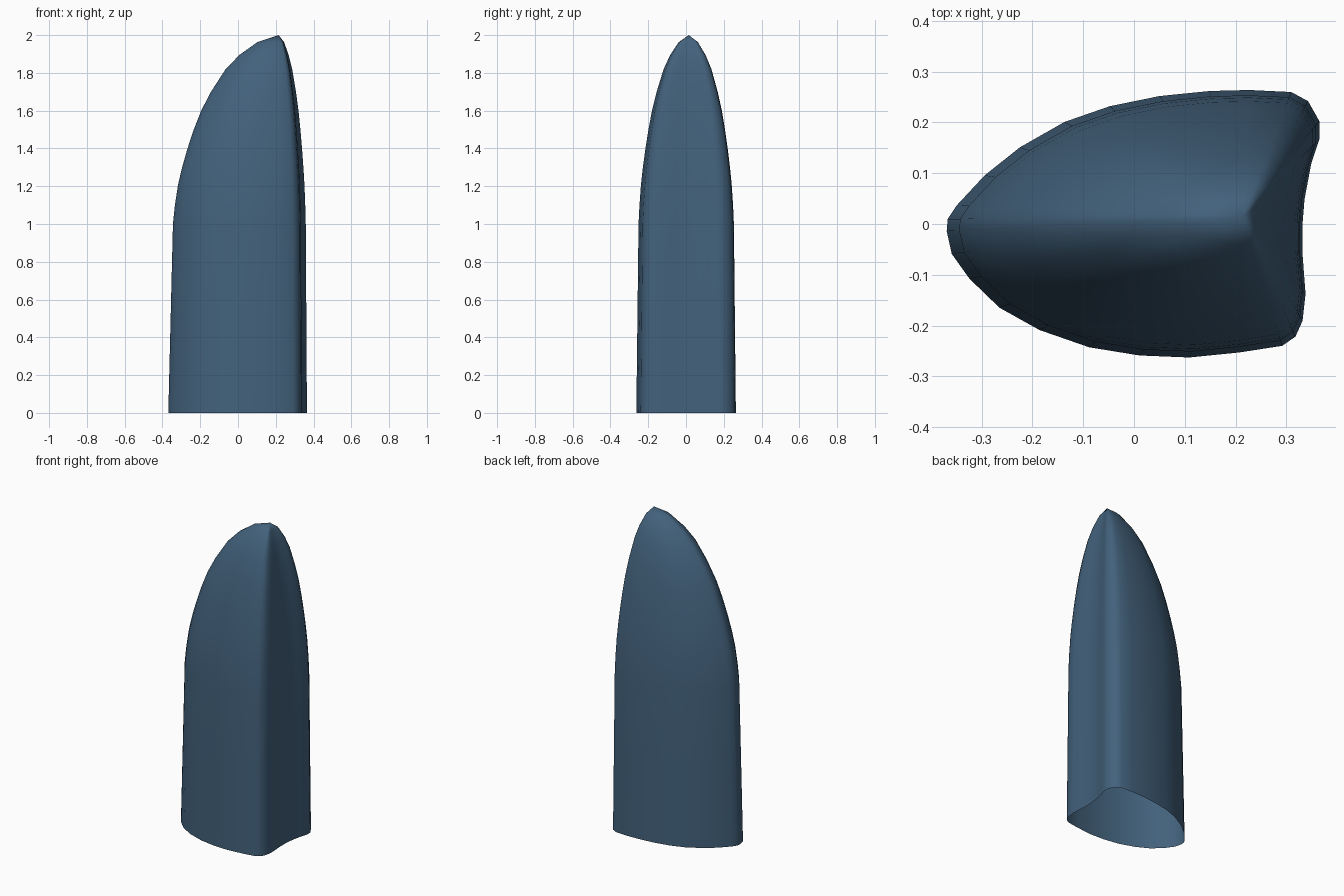
import bpy, bmesh

# Base outline (plan view), clockwise from the narrow end
outline = [(-.369, -.014), (-.367, .01), (-.349, .037), (-.294, .096), (-.225, .151),
           (-.137, .201), (-.048, .232), (.05, .252), (.149, .262), (.227, .264),
           (.31, .260), (.343, .242), (.365, .203), (.365, .167), (.349, .118),
           (.336, .049), (.332, 0), (.332, -.059), (.338, -.138), (.332, -.191),
           (.318, -.222), (.292, -.240), (.208, -.253), (.109, -.263), (.011, -.259),
           (-.088, -.243), (-.186, -.209), (-.265, -.165), (-.324, -.108), (-.359, -.059)]

# Height and scale of each ring, shrinking towards the off-centre tip
rings = [(0, 1), (.5, .979), (1.0, .958), (1.1, .94), (1.21, .911), (1.3, .875),
         (1.396, .828), (1.5, .769), (1.6, .702), (1.7, .613), (1.82, .48),
         (1.895, .355), (1.963, .192)]
TIP = (.215, .015)

bm = bmesh.new()
loops = []
for z, s in rings:
    loops.append([bm.verts.new((TIP[0] + (x - TIP[0]) * s, TIP[1] + (y - TIP[1]) * s, z))
                  for x, y in outline])
n = len(outline)

# Side walls, open at the bottom
for lo, hi in zip(loops, loops[1:]):
    for i in range(n):
        j = (i + 1) % n
        bm.faces.new((lo[j], lo[i], hi[i], hi[j]))

# Pointed tip
tip = bm.verts.new((*TIP, 2))
for i in range(n):
    bm.faces.new((loops[-1][(i + 1) % n], loops[-1][i], tip))

for f in bm.faces:
    f.smooth = True
mesh = bpy.data.meshes.new("pointed_shell")
bm.to_mesh(mesh)
bm.free()

# Slate blue colour
mat = bpy.data.materials.new("slate_blue")
mat.diffuse_color = (.055, .12, .2, 1)
mesh.materials.append(mat)
shell = bpy.data.objects.new("pointed_shell", mesh)
bpy.context.collection.objects.link(shell)
